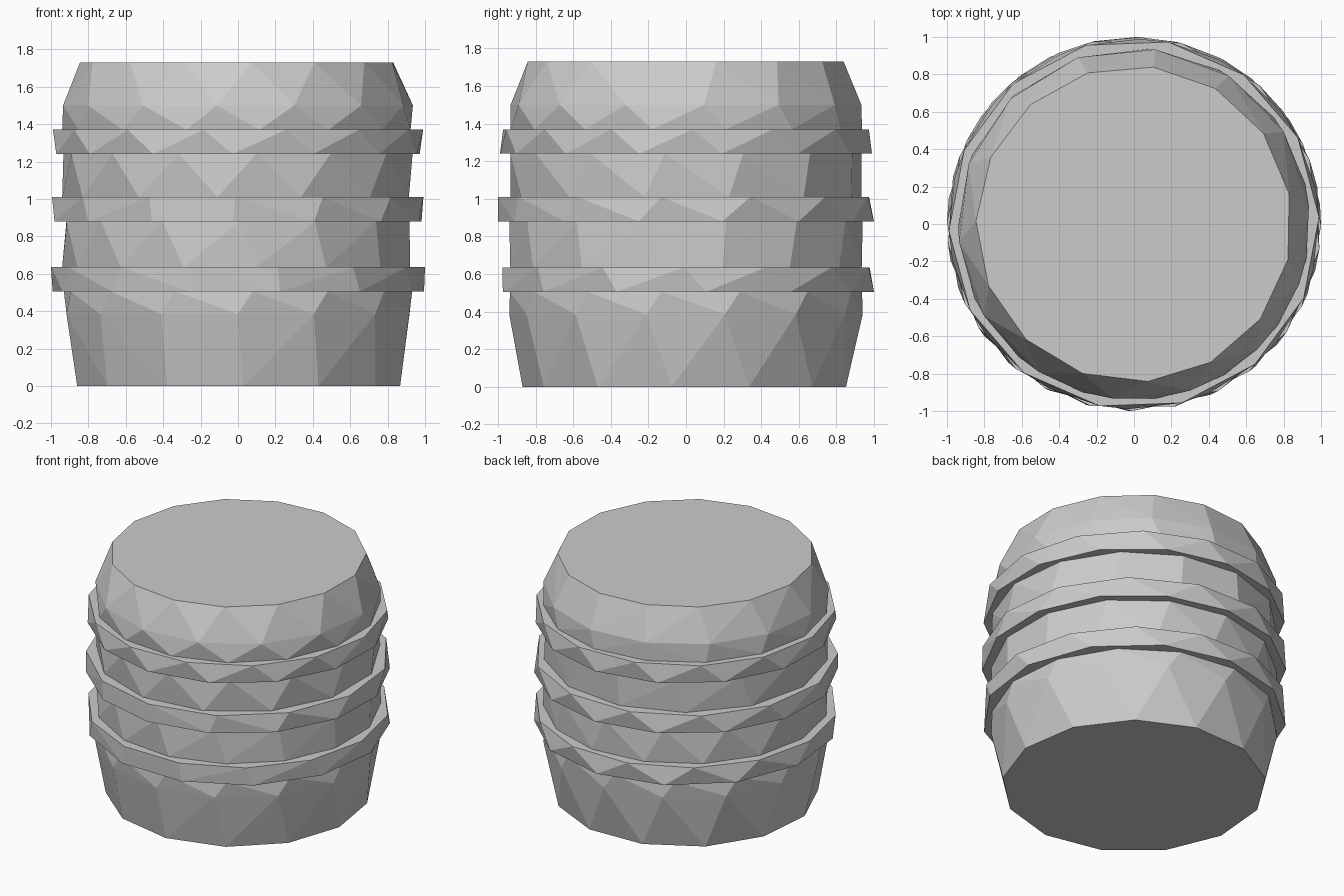
import bpy, bmesh, math

if "Cube" in bpy.data.objects:
    bpy.data.objects.remove(bpy.data.objects["Cube"])

# Barrel profile from bottom to top: (radius, height, sides, first-corner angle in degrees)
RINGS = [
    (0.87, 0.00, 13, -5), (0.94, 0.385, 14, -13),
    # lower hoop
    (0.94, 0.505, 14, -8), (1.0, 0.505, 13, -77), (1.0, 0.635, 14, -52), (0.94, 0.635, 15, -60),
    # middle hoop
    (0.94, 0.88, 14, -64), (1.0, 0.88, 14, -66), (1.0, 1.01, 13, -63), (0.94, 1.01, 13, -69),
    # upper hoop
    (0.94, 1.24, 14, -84), (0.99, 1.24, 14, -66), (0.99, 1.37, 14, -75), (0.94, 1.37, 15, -83),
    # rounded shoulder and flat lid
    (0.94, 1.50, 14, -97), (0.845, 1.73, 15, -85),
]


def make_ring(bm, radius, z, sides, phase):
    """Regular ring of vertices, sorted by angle."""
    step = 360 / sides
    ring = []
    for k in range(sides):
        a = math.radians(phase % step + k * step)
        ring.append((a, bm.verts.new((radius * math.cos(a), radius * math.sin(a), z))))
    return ring


def at(ring, k):
    """Angle and vertex with wrap-around."""
    turns, i = divmod(k, len(ring))
    return ring[i][0] + turns * math.tau, ring[i][1]


def bridge(bm, low, high):
    """Zip two rings with different side counts into a band of triangles."""
    i = j = 0
    while i < len(low) or j < len(high):
        a0, v0 = at(low, i)
        b0, w0 = at(high, j)
        a1, v1 = at(low, i + 1)
        b1, w1 = at(high, j + 1)
        if j >= len(high) or (i < len(low) and a1 + a0 <= b1 + b0):
            bm.faces.new((v0, v1, w0))
            i += 1
        else:
            bm.faces.new((v0, w1, w0))
            j += 1


bm = bmesh.new()
rings = [make_ring(bm, *r) for r in RINGS]
for low, high in zip(rings, rings[1:]):
    bridge(bm, low, high)

# base and lid
bm.faces.new([v for _, v in reversed(rings[0])])
bm.faces.new([v for _, v in rings[-1]])
bmesh.ops.recalc_face_normals(bm, faces=bm.faces)

mesh = bpy.data.meshes.new("hooped_barrel")
bm.to_mesh(mesh)
bm.free()
barrel = bpy.data.objects.new("hooped_barrel", mesh)
bpy.context.collection.objects.link(barrel)
